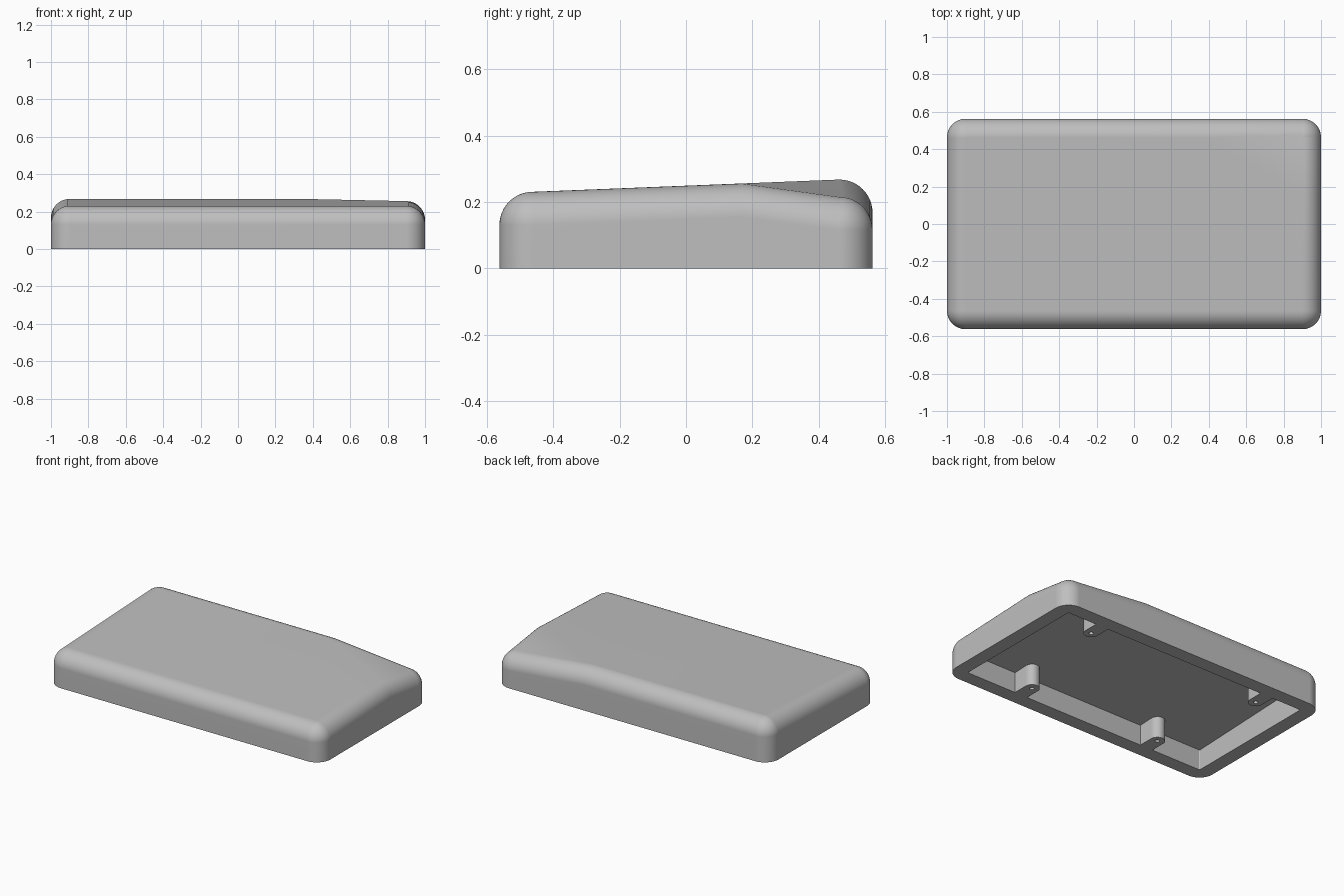
import bpy, bmesh
from math import sin, cos, pi

cube = bpy.data.objects.get("Cube")
if cube:
    bpy.data.objects.remove(cube)

HX, HY = 0.9, 0.4625         # rectangle joining the corner centres
R, WALL = 0.1, 0.094         # edge rounding and shell thickness
CUT_X, CUT_Y = 0.35, 0.17    # where the corner facet meets the edges
STEPS = 12

grey = bpy.data.materials.new("plain grey")
grey.use_nodes = True
COLOUR = (0.52, 0.52, 0.52, 1)
grey.diffuse_color = COLOUR
grey.node_tree.nodes["Principled BSDF"].inputs["Base Color"].default_value = COLOUR


def add_ring(bm, points):
    return [bm.verts.new(p) for p in points]


def loft(bm, rings):
    for a, b in zip(rings, rings[1:]):
        for i in range(len(a)):
            j = (i + 1) % len(a)
            bm.faces.new((a[i], a[j], b[j], b[i]))


def finish(bm, name):
    bmesh.ops.remove_doubles(bm, verts=bm.verts, dist=1e-5)
    bmesh.ops.recalc_face_normals(bm, faces=bm.faces)
    for f in bm.faces:
        f.smooth = True
    for e in bm.edges:
        # keep hard corners and the crease between two broad faces
        broad = all(f.calc_area() > 0.05 and abs(f.normal.z) > 0.95 for f in e.link_faces)
        e.smooth = e.calc_face_angle(0) < 0.5 and not broad
    mesh = bpy.data.meshes.new(name)
    bm.to_mesh(mesh)
    bm.free()
    mesh.materials.append(grey)
    obj = bpy.data.objects.new(name, mesh)
    bpy.context.collection.objects.link(obj)
    obj.modifiers.new("weighted normals", "WEIGHTED_NORMAL").keep_sharp = True
    return obj


def top_height(x, y):
    """Sloping lid with one lowered corner."""
    drop = 1 - (HX - x) / (HX - CUT_X) - (HY - y) / (HY - CUT_Y)
    return 0.249 + 0.04 * y - 0.052 * max(0, drop)


# Outline: a centre point and an outward angle for each sample
def corner(sx, sy, start):
    return [(sx * HX, sy * HY, start + pi / 2 * i / STEPS) for i in range(STEPS + 1)]


outline = [(HX, CUT_Y, 0)] + corner(1, 1, 0) + [(CUT_X, HY, pi / 2)]
crease = len(outline) - 1
outline += corner(-1, 1, pi / 2) + corner(-1, -1, pi) + corner(1, -1, 1.5 * pi)


def outline_ring(bm, offset, depth=None):
    """Ring at an offset, on the floor or a depth below the lid."""
    return add_ring(bm, [(x + offset * cos(t), y + offset * sin(t),
                          0 if depth is None else top_height(x, y) - depth)
                         for x, y, t in outline])


# Hollow shell: ceiling, inner wall, rim, outer wall, rounded edge, lid
bm = bmesh.new()
rings = [outline_ring(bm, R - WALL, WALL), outline_ring(bm, R - WALL), outline_ring(bm, R)]
for i in range(STEPS + 1):
    a = pi / 2 * i / STEPS
    rings.append(outline_ring(bm, R * cos(a), R * (1 - sin(a))))
loft(bm, rings)
for ring in (rings[0], rings[-1]):
    bm.faces.new(ring[:crease + 1])
    bm.faces.new([ring[0]] + ring[crease:])
finish(bm, "shell")


# Screw posts: round toward the middle, square against the wall
def screw_post(name, x, side):
    radius, hole, y, sides = 0.047, 0.014, 0.367, 32
    reach = HY + R - WALL - y + 0.001
    outer, inner = [], []
    for i in range(sides):
        t = 2 * pi * i / sides
        c, s = cos(t), sin(t)
        if s > 0.01:
            k = max(abs(c), s)
            outer.append((x + radius * c / k, side * (y + reach * s / k)))
        else:
            outer.append((x + radius * c, side * (y + radius * s)))
        inner.append((x + hole * c, side * (y + hole * s)))
    bm = bmesh.new()
    rings = [add_ring(bm, [(px, py, z) for px, py in loop])
             for loop, z in ((outer, 0.18), (outer, 0), (inner, 0), (inner, 0.1))]
    loft(bm, rings)
    bm.faces.new(rings[0])
    bm.faces.new(rings[-1])
    finish(bm, name)


for label, sx in (("left", 1), ("right", -1)):
    screw_post("front_" + label + "_post", sx * 0.49, -1)
    screw_post("back_" + label + "_post", sx * 0.643, 1)
